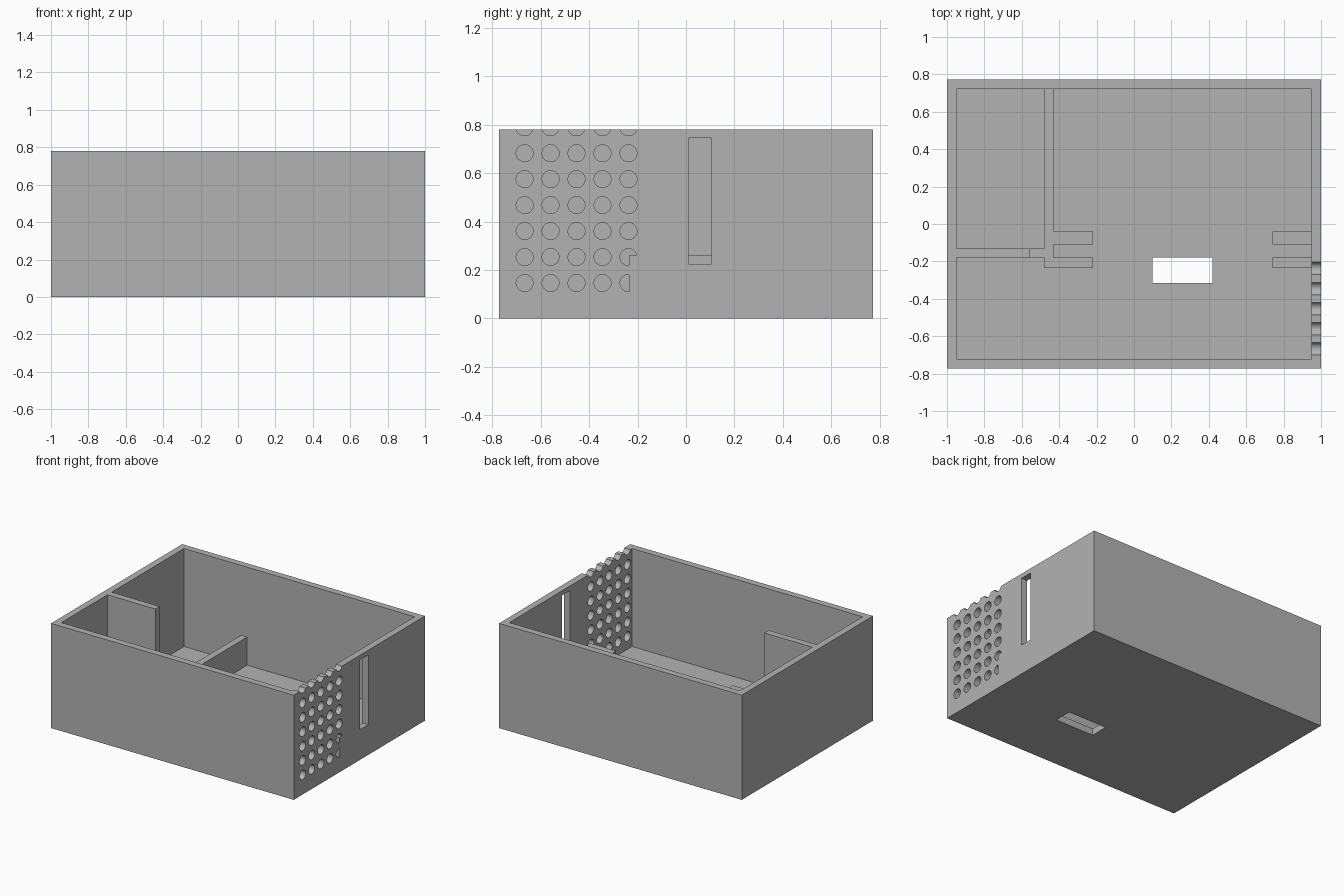
import bpy, bmesh, math
from mathutils import Matrix, Vector

cube = bpy.data.objects.get("Cube")
if cube:
    bpy.data.objects.remove(cube, do_unlink=True)

X, Y, H = 1.0, 0.772, 0.78    # outer half sizes and height
T = 0.05                      # wall and floor thickness
LOW = 0.26                    # height of the low partitions

grey = bpy.data.materials.new("plain grey")
grey.use_nodes = True
colour = (0.45, 0.45, 0.45, 1)
grey.diffuse_color = colour
grey.node_tree.nodes["Principled BSDF"].inputs["Base Color"].default_value = colour


def add_box(bm, x0, x1, y0, y1, z0, z1):
    size = Vector((x1 - x0, y1 - y0, z1 - z0))
    mid = Vector((x0 + x1, y0 + y1, z0 + z1)) / 2
    bmesh.ops.create_cube(bm, size=1, matrix=Matrix.Translation(mid) @ Matrix.Diagonal(size).to_4x4())


def finish(name, bm):
    mesh = bpy.data.meshes.new(name)
    bm.to_mesh(mesh)
    bm.free()
    obj = bpy.data.objects.new(name, mesh)
    mesh.materials.append(grey)
    bpy.context.collection.objects.link(obj)
    return obj


def box(name, *bounds):
    bm = bmesh.new()
    add_box(bm, *bounds)
    return finish(name, bm)


def cut(target, cutter):
    mod = target.modifiers.new("cut", 'BOOLEAN')
    mod.operation = 'DIFFERENCE'
    mod.solver = 'EXACT'
    mod.object = cutter
    bpy.context.view_layer.objects.active = target
    bpy.ops.object.modifier_apply(modifier=mod.name)
    bpy.data.objects.remove(cutter, do_unlink=True)


# Open tray
tray = box("tray", -X, X, -Y, Y, 0, H)
cut(tray, box("cavity_cutter", -X + T, X - T, -Y + T, Y - T, T, H + 1))

# Floor slot, side slot and ventilation holes
bm = bmesh.new()
add_box(bm, 0.1, 0.42, -0.315, -0.18, -T, 2 * T)
add_box(bm, X - 2 * T, X + T, 0.01, 0.105, 0.225, 0.745)
PITCH = 0.1073
for col in range(5):
    for row in range(7):
        spot = Vector((X - T / 2, -0.667 + col * PITCH, 0.146 + row * PITCH))
        bmesh.ops.create_cone(bm, cap_ends=True, segments=32, radius1=0.035, radius2=0.035, depth=2 * T,
                              matrix=Matrix.Translation(spot) @ Matrix.Rotation(math.pi / 2, 4, 'Y'))
cut(tray, finish("opening_cutter", bm))

bpy.ops.object.select_all(action='DESELECT')
tray.select_set(True)
bpy.context.view_layer.objects.active = tray
bpy.ops.object.shade_smooth_by_angle(angle=math.radians(30))

# Side compartment: low walls and a full-height screen
box("low_long_wall", -0.48, -0.43, -0.18, Y - T, T, LOW)
box("low_cross_wall", -0.555, -0.48, -0.18, -0.13, T, LOW)
box("tall_screen", -X + T, -0.555, -0.18, -0.13, T, H)

# Paired guides on both sides that hold a sliding panel
for side, x0, x1 in (("right", -0.48, -0.22), ("left", 0.74, X)):
    box(side + "_front_guide", x0, x1, -0.235, -0.18, T, LOW)
    inner = max(x0, -0.43)
    box(side + "_back_guide", inner, min(x1, X - T), -0.11, -0.04, T, LOW)
